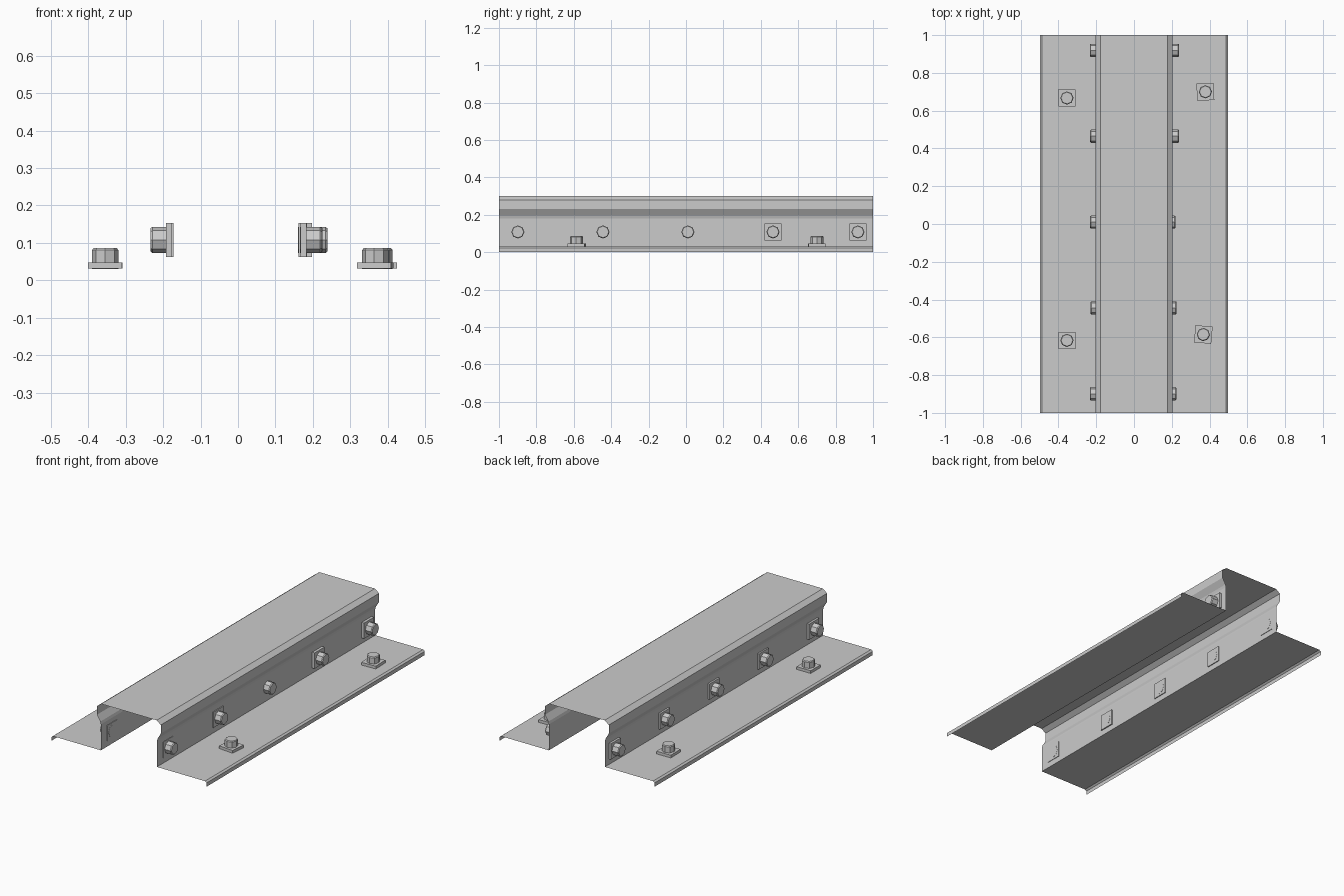
import bpy, bmesh, math
from mathutils import Matrix, Vector

if "Cube" in bpy.data.objects:
    bpy.data.objects.remove(bpy.data.objects["Cube"])


def finish(name, bm):
    mesh = bpy.data.meshes.new(name)
    bm.to_mesh(mesh)
    bm.free()
    obj = bpy.data.objects.new(name, mesh)
    bpy.context.collection.objects.link(obj)
    return obj


# Folded sheet: half profile (x, z) mirrored and swept along y
half = [(0.178, 0.30), (0.205, 0.28), (0.205, 0.23), (0.184, 0.195),
        (0.18, 0.18), (0.18, 0.03), (0.488, 0.03), (0.498, 0.022), (0.498, 0.0)]
profile = [(-x, z) for x, z in reversed(half)] + half
bm = bmesh.new()
front = [bm.verts.new((x, -1, z)) for x, z in profile]
back = [bm.verts.new((x, 1, z)) for x, z in profile]
for i in range(len(profile) - 1):
    bm.faces.new((front[i], front[i + 1], back[i + 1], back[i]))
finish("folded_rail_sheet", bm)


# Bolt: square washer plate with a chamfered eight-sided head, along local z
def bolt(name, matrix, height):
    bm = bmesh.new()
    plate = Matrix.Translation((0, 0, 0.008)) @ Matrix.Diagonal((0.091, 0.091, 0.016, 1))
    bmesh.ops.create_cube(bm, size=1, matrix=plate)
    rings = []
    for r, z in ((0.035, -0.001), (0.035, height - 0.005), (0.031, height)):
        rings.append([bm.verts.new((r * math.cos(k * math.pi / 4),
                                    r * math.sin(k * math.pi / 4), z)) for k in range(8)])
    for a, b in zip(rings, rings[1:]):
        for k in range(8):
            n = (k + 1) % 8
            bm.faces.new((a[k], a[n], b[n], b[k]))
    bm.faces.new(rings[-1])
    bm.faces.new(rings[0][::-1])
    finish(name, bm).matrix_world = matrix


# Side bolts in each upright web, at slightly varied depths
ys = [-0.899, -0.444, 0.01, 0.465, 0.919]
depths = {1: [0.167, 0.169, 0.162, 0.182, 0.182],
          -1: [0.177, 0.173, 0.175, 0.175, 0.177]}
for side, label in ((1, "right"), (-1, "left")):
    for i, (y, d) in enumerate(zip(ys, depths[side])):
        m = Matrix.Translation((side * d, y, 0.108)) @ Matrix.Rotation(side * math.pi / 2, 4, 'Y')
        bolt(f"{label}_web_bolt_{i + 1}", m, 0.057)

# Upright bolts on the flanges
for i, (x, y, turn) in enumerate([(0.378, 0.70, 2), (0.367, -0.585, -5),
                                  (-0.355, 0.667, 1), (-0.355, -0.616, 0)]):
    m = Matrix.Translation((x, y, 0.031)) @ Matrix.Rotation(math.radians(turn), 4, 'Z')
    bolt(f"flange_bolt_{i + 1}", m, 0.055)
